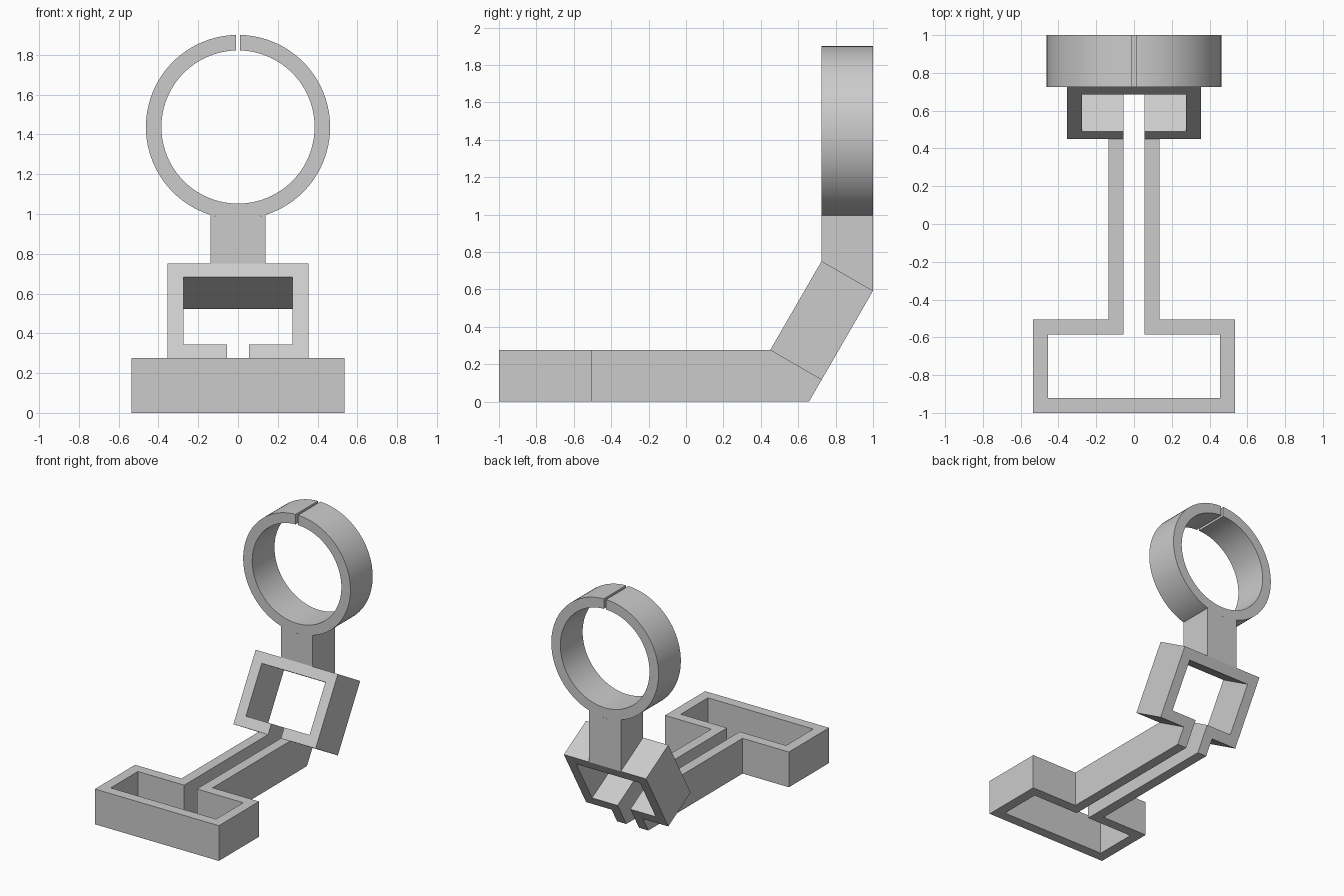
import bpy
import bmesh
from math import sin, cos, asin, pi, radians
from mathutils import Vector

cube = bpy.data.objects.get("Cube")
if cube:
    bpy.data.objects.remove(cube, do_unlink=True)

grey = bpy.data.materials.new("light grey")
grey.use_nodes = True
grey.diffuse_color = (0.6, 0.6, 0.6, 1)
grey.node_tree.nodes["Principled BSDF"].inputs["Base Color"].default_value = (0.6, 0.6, 0.6, 1)

X, Y, Z = Vector((1, 0, 0)), Vector((0, 1, 0)), Vector((0, 0, 1))
TILT = radians(60)
UP = Vector((0, cos(TILT), sin(TILT)))        # along the tilted frame
BACK = Vector((0, sin(TILT), -cos(TILT)))     # through the tilted frame
HINGE = Vector((0, 0.45, 0.275))              # lower front edge of the frame
DEPTH = 0.3175
CLIP_Y, CLIP_DEPTH = 0.725, 0.275


def mirrored(half):
    """Complete a symmetric outline from its +x half."""
    return half + [(-a, b) for a, b in reversed(half) if abs(a) > 1e-6]


def extrude(half, origin, v, depth):
    """Extrude a symmetric outline drawn in the x / v plane."""
    bm = bmesh.new()
    face = bm.faces.new([bm.verts.new(origin + X * a + v * b) for a, b in mirrored(half)])
    res = bmesh.ops.extrude_face_region(bm, geom=[face])
    moved = [e for e in res["geom"] if isinstance(e, bmesh.types.BMVert)]
    bmesh.ops.translate(bm, verts=moved, vec=depth)
    return bm


def finish(bm, name, smooth=False):
    bmesh.ops.recalc_face_normals(bm, faces=bm.faces[:])
    mesh = bpy.data.meshes.new(name)
    bm.to_mesh(mesh)
    bm.free()
    mesh.materials.append(grey)
    obj = bpy.data.objects.new(name, mesh)
    bpy.context.collection.objects.link(obj)
    if smooth:
        bpy.ops.object.select_all(action="DESELECT")
        obj.select_set(True)
        bpy.context.view_layer.objects.active = obj
        bpy.ops.object.shade_smooth_by_angle(angle=radians(30))


# Base tray with its two rails, trimmed to the slope of the frame
base = extrude([(0.535, -1), (0.535, -0.505), (0.135, -0.505), (0.135, 0.9),
                (0.055, 0.9), (0.055, -0.585), (0.455, -0.585), (0.455, -0.92)],
               Vector(), Y, Z * HINGE.z)
for point, normal in ((HINGE, UP), (HINGE + BACK * DEPTH, BACK)):
    cut = bmesh.ops.bisect_plane(base, geom=base.verts[:] + base.edges[:] + base.faces[:],
                                 plane_co=point, plane_no=normal, clear_outer=True)
    rim = [e for e in cut["geom_cut"] if isinstance(e, bmesh.types.BMEdge)]
    bmesh.ops.holes_fill(base, edges=rim)
finish(base, "base_and_rails")

# Tilted square frame, slotted at the bottom
finish(extrude([(0.355, 0.55), (0.355, 0), (0.055, 0), (0.055, 0.08),
                (0.275, 0.08), (0.275, 0.47)], HINGE, UP, BACK * DEPTH), "tilted_frame")

# Split ring clip
CENTRE, OUTER, INNER, GAP = 1.437, 0.463, 0.385, 0.01
STEPS = 48


def arc(r, end):
    return [(r * sin(end * i / STEPS), CENTRE - r * cos(end * i / STEPS))
            for i in range(STEPS + 1)]


ring = arc(OUTER, pi - asin(GAP / OUTER)) + arc(INNER, pi - asin(GAP / INNER))[::-1]
# The outline is cut at the bottom, so follow outer right, inner right, inner left, outer left
right = ring[1:STEPS + 1] + ring[STEPS + 1:]
bm = extrude(right, Y * CLIP_Y, Z, Y * CLIP_DEPTH)
finish(bm, "split_ring", smooth=True)

# Post: curved top under the ring, sloped foot on the frame
HALF = 0.1375
foot = HINGE + UP * 0.55
low = foot.z - CLIP_DEPTH / sin(TILT) * cos(TILT)
top = [(HALF * i / 6, CENTRE - (OUTER ** 2 - (HALF * i / 6) ** 2) ** 0.5) for i in range(6, -1, -1)]
post = extrude([(HALF, low)] + top, Y * CLIP_Y, Z, Y * CLIP_DEPTH)
for v in post.verts:
    if v.co.z < 0.7 and v.co.y < CLIP_Y + 0.1:
        v.co.z = foot.z
finish(post, "post")
